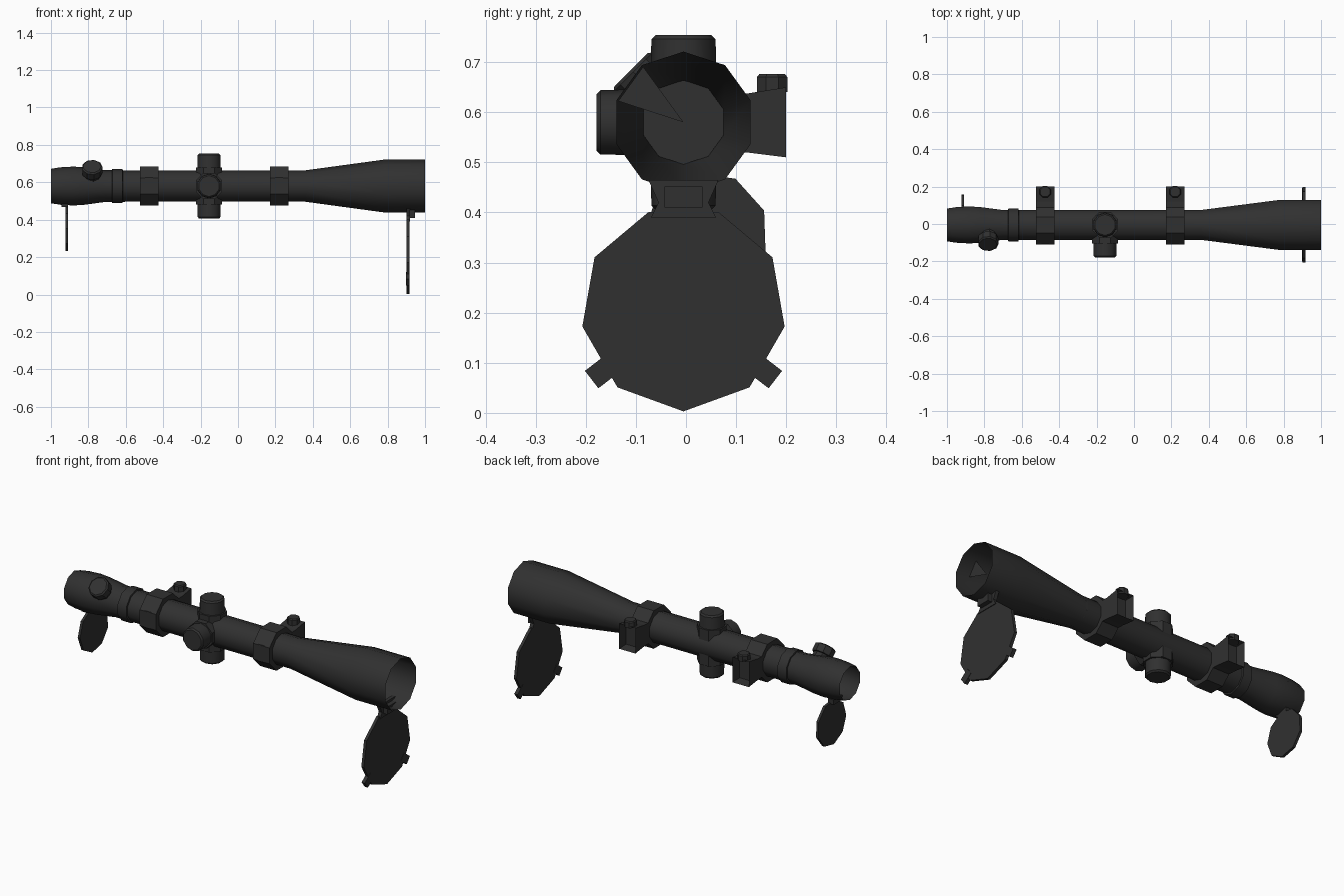
import bpy, bmesh, math
from mathutils import Vector

if "Cube" in bpy.data.objects:
    bpy.data.objects.remove(bpy.data.objects["Cube"])

CY, CZ = -0.005, 0.58          # optical axis
mat = bpy.data.materials.new("matte_black")
mat.diffuse_color = (0.03, 0.03, 0.03, 1)
mat.use_nodes = True
mat.node_tree.nodes["Principled BSDF"].inputs["Base Color"].default_value = mat.diffuse_color


def finish(name, bm, smooth=None, recalc=True):
    if recalc:
        bmesh.ops.recalc_face_normals(bm, faces=bm.faces)
    me = bpy.data.meshes.new(name)
    bm.to_mesh(me)
    bm.free()
    me.materials.append(mat)
    ob = bpy.data.objects.new(name, me)
    bpy.context.collection.objects.link(ob)
    if smooth:
        bpy.ops.object.select_all(action='DESELECT')
        ob.select_set(True)
        bpy.context.view_layer.objects.active = ob
        bpy.ops.object.shade_smooth_by_angle(angle=math.radians(smooth))
    return ob


def lathe(name, origin, axis, profile, n, up=(0, 0, 1), roll=0.0, caps=True, smooth=None):
    """Rings of (distance, radius) along an axis; first vertex points along up."""
    a = Vector(axis).normalized()
    u = Vector(up)
    u = (u - a * u.dot(a)).normalized()
    v = a.cross(u)
    bm = bmesh.new()
    rings = []
    for d, r in profile:
        rings.append([bm.verts.new(Vector(origin) + a * d + r * (
            u * math.cos(roll + math.tau * i / n) + v * math.sin(roll + math.tau * i / n)))
            for i in range(n)])
    for p, q in zip(rings, rings[1:]):
        for i in range(n):
            j = (i + 1) % n
            bm.faces.new((p[i], p[j], q[j], q[i]))
    if caps:
        bm.faces.new(rings[0][::-1])
        bm.faces.new(rings[-1])
    return finish(name, bm, smooth)


def prism(name, x0, x1, yz, pocket=False):
    """Extrude a y-z outline along x; pocket hollows the +y face."""
    bm = bmesh.new()
    a = [bm.verts.new((x0, y, z)) for y, z in yz]
    b = [bm.verts.new((x1, y, z)) for y, z in yz]
    bm.faces.new(a)
    bm.faces.new(b[::-1])
    for i in range(len(yz)):
        j = (i + 1) % len(yz)
        bm.faces.new((a[i], b[i], b[j], a[j]))
    bmesh.ops.recalc_face_normals(bm, faces=bm.faces)
    if pocket:
        f = max(bm.faces, key=lambda f: f.calc_center_median().y)
        bmesh.ops.inset_individual(bm, faces=[f], thickness=0.012, depth=-0.05)
    return finish(name, bm)


X = (1, 0, 0)
axis0 = (0, CY, CZ)

# Main tube: open at both ends
lathe("scope_tube", axis0, X,
      [(-1, .092), (-.95, .1), (-.88, .104), (-.82, .1), (-.71, .085), (-.6, .084),
       (.36, .084), (.78, .141), (1, .141)], 10, caps=False, smooth=40)
# Lens discs and a sliver of front glass
for nm, x in (("front_lens", .36), ("rear_lens", -.8)):
    lathe(nm, axis0, X, [(x - .004, .084), (x + .004, .084)], 10)
bm = bmesh.new()
pts = [(0, 0)] + [(-.137 * math.sin(t), .137 * math.cos(t))
                  for t in (math.radians(36), math.radians(72))]
bm.faces.new([bm.verts.new((.92, CY + y, CZ + z)) for y, z in pts])
finish("front_glass_sliver", bm, recalc=False)

# Zoom ring
lathe("zoom_ring", axis0, X,
      [(-.675, .08), (-.672, .092), (-.618, .092), (-.615, .08)], 10, smooth=40)

# Clamp rings with side block, front bolt and nut
for i, x in enumerate((-.475, .22)):
    s = f"_{i + 1}"
    lathe("clamp_ring" + s, axis0, X, [(x - .05, .114), (x + .05, .114)], 8,
          roll=math.pi / 8)
    prism("clamp_block" + s, x - .05, x + .05,
          [(.07, .635), (.12, .637), (.2, .65), (.2, .51), (.12, .52), (.07, .522)], True)
    lathe("clamp_bolt" + s, (x, -.09, CZ), (0, -1, 0), [(0, .05), (.02, .05)], 8,
          roll=math.pi / 8)
    lathe("clamp_nut" + s, (x, .172, .64), (0, 0, 1),
          [(0, .033), (.03, .033), (.036, .028)], 8, up=(0, 1, 0), roll=math.pi / 8)

# Adjustment turrets: top, bottom and front
for nm, d, up in (("top", (0, 0, 1), (0, 1, 0)), ("bottom", (0, 0, -1), (0, 1, 0)),
                  ("front", (0, -1, 0), (0, 0, 1))):
    o = (-.155, CY, CZ)
    lathe(nm + "_turret_boss", o, d, [(.02, .076), (.1, .076)], 8, up=up, roll=math.pi / 8)
    lathe(nm + "_turret_cap", o, d,
          [(.09, .066), (.166, .064), (.174, .056)], 10, up=up, smooth=40)

# Angled brightness knob on the eyepiece
lathe("brightness_knob", (-.78, CY, CZ), (0, -1, 1),
      [(.05, .046), (.1, .046), (.102, .056), (.142, .056), (.148, .048)], 9, up=X)

# Flip-down covers
lathe("front_cover", (.9, CY, .208), X, [(0, .205), (.016, .205)], 9, up=(0, 0, -1))
lathe("rear_cover", (-.922, .04, .357), X, [(0, .125), (.014, .125)], 9,
      roll=math.radians(12))

# Cover finger tabs
for s in (-1, 1):
    d = Vector((s * .79, -.61))
    t = Vector((.61, s * .79)) * .022
    c = Vector((CY, .208))
    a, b = c + d * .17, c + d * .232
    prism("cover_tab_" + ("left" if s < 0 else "right"), .898, .918,
          [tuple(a - t), tuple(b - t), tuple(b + t), tuple(a + t)])

# Cover hinges
prism("front_hinge_plate", .9, .92,
      [(-.075, .465), (-.055, .42), (-.07, .39), (.06, .39), (.045, .42), (.065, .465)])
prism("front_hinge_barrel", .905, .945, [(-.043, .41), (.033, .41), (.033, .452), (-.043, .452)])
prism("rear_hinge", -.943, -.908, [(-.02, .468), (.055, .468), (.055, .495), (-.02, .495)])
